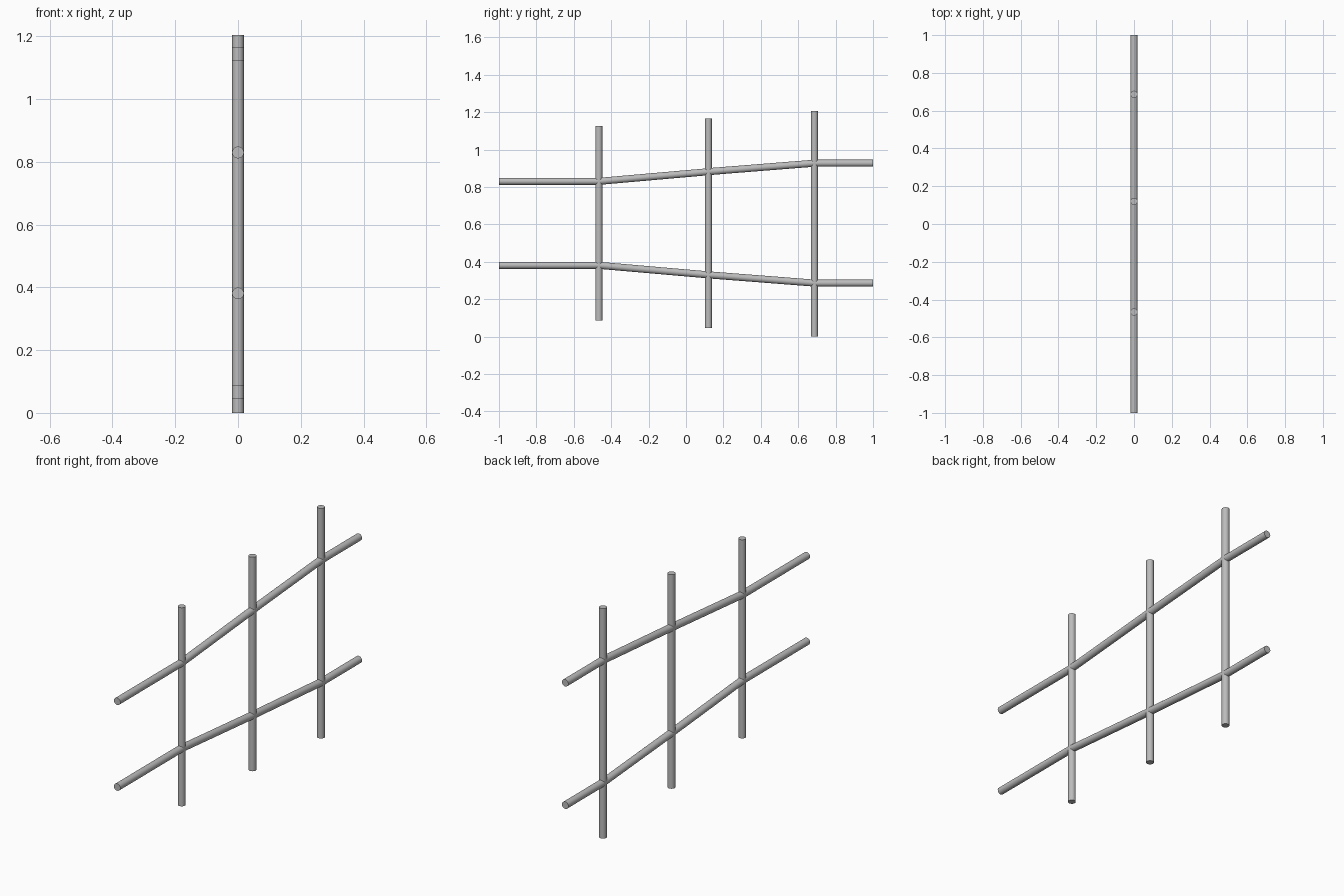
import bpy
from math import radians
from mathutils import Vector

cube = bpy.data.objects.get("Cube")
if cube:
    bpy.data.objects.remove(cube, do_unlink=True)

RADIUS = 0.0187

steel = bpy.data.materials.new("grey_steel")
steel.use_nodes = True
GREY = (0.5, 0.5, 0.5, 1)
steel.diffuse_color = GREY
steel.node_tree.nodes["Principled BSDF"].inputs["Base Color"].default_value = GREY


def rod(name, start, end):
    """Round bar between two (y, z) points in the x = 0 plane."""
    a, b = Vector((0, *start)), Vector((0, *end))
    axis = b - a
    bpy.ops.mesh.primitive_cylinder_add(vertices=32, radius=RADIUS,
                                        depth=axis.length, location=(a + b) / 2)
    bar = bpy.context.object
    bar.name = name
    bar.rotation_euler = axis.to_track_quat('Z', 'Y').to_euler()
    bar.data.materials.append(steel)
    bpy.ops.object.shade_smooth_by_angle(angle=radians(40))


# Uprights, growing taller towards the back
FRONT, MIDDLE, BACK = -0.466, 0.12, 0.687
for label, y, low, high in (("front", FRONT, 0.085, 1.125),
                            ("middle", MIDDLE, 0.045, 1.166),
                            ("back", BACK, 0.0, 1.205)):
    rod(label + "_upright", (y, low), (y, high))

# Rails: level ends joined by two sloping bars that spread apart
rails = {
    "upper": [((-1, 0.83), (FRONT, 0.83)), ((FRONT, 0.83), (0.195, 0.888)),
              ((MIDDLE, 0.882), (BACK, 0.927)), ((BACK, 0.927), (1, 0.927))],
    "lower": [((-1, 0.381), (FRONT, 0.381)), ((FRONT, 0.381), (MIDDLE, 0.33)),
              ((MIDDLE, 0.33), (BACK, 0.286)), ((BACK, 0.286), (1, 0.286))],
}
PARTS = ("front_end", "front_slope", "back_slope", "back_end")
for level, spans in rails.items():
    for part, (start, end) in zip(PARTS, spans):
        rod(f"{level}_rail_{part}", start, end)
